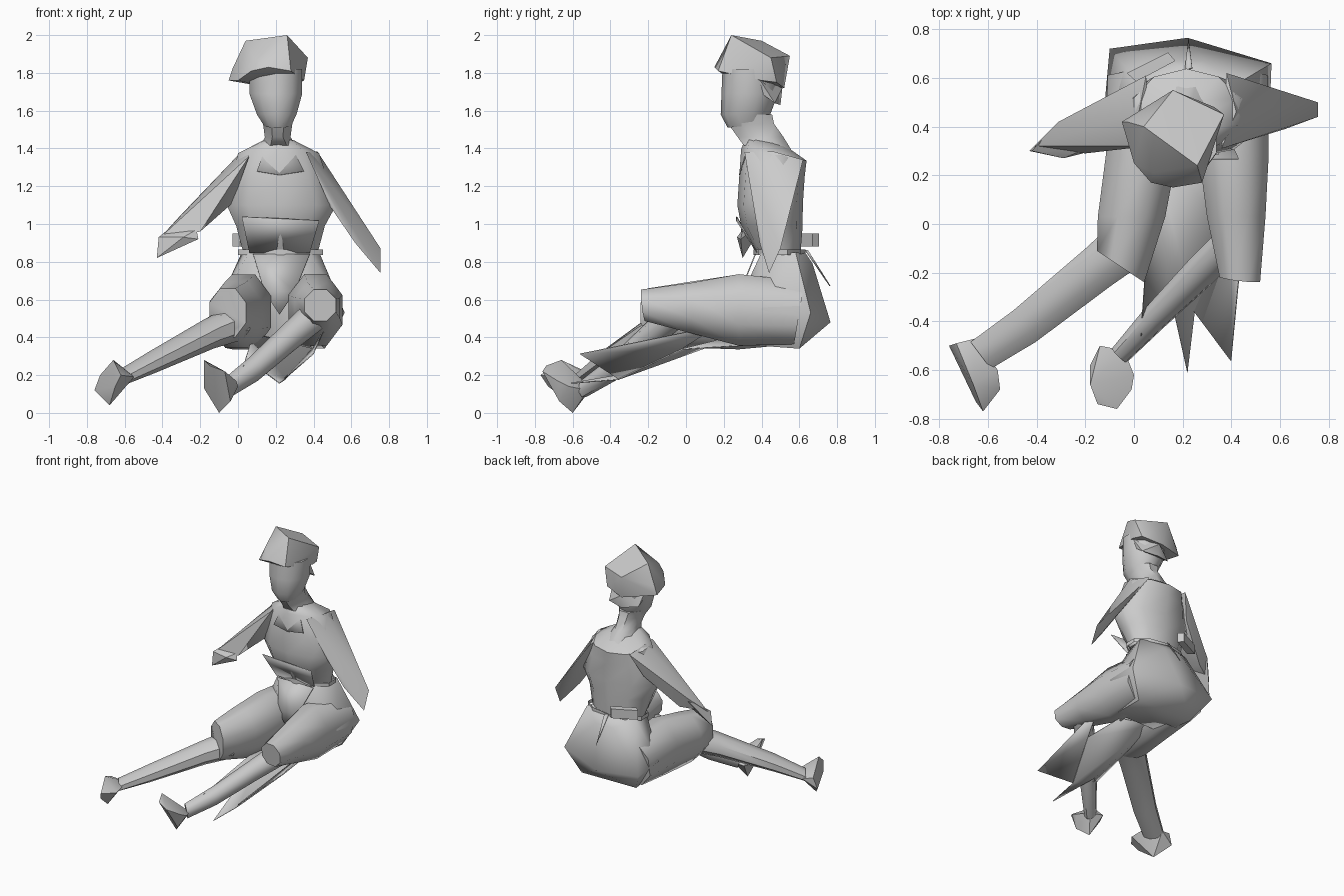
import bpy, bmesh, math
from mathutils import Vector as V

mat = bpy.data.materials.new("plain grey")
mat.diffuse_color = (0.6, 0.6, 0.6, 1)


def finish(name, bm, angle=50):
    bmesh.ops.recalc_face_normals(bm, faces=bm.faces[:])
    me = bpy.data.meshes.new(name)
    bm.to_mesh(me)
    bm.free()
    ob = bpy.data.objects.new(name, me)
    bpy.context.collection.objects.link(ob)
    me.materials.append(mat)
    bpy.ops.object.select_all(action='DESELECT')
    ob.select_set(True)
    bpy.context.view_layer.objects.active = ob
    bpy.ops.object.shade_smooth_by_angle(angle=math.radians(angle))
    return ob


def loft(name, rings, n=8, angle=50, caps=True):
    """Each ring is (centre, half-axis u, half-axis v)."""
    bm = bmesh.new()
    loops = []
    for c, u, v in rings:
        loops.append([bm.verts.new(V(c) + V(u) * math.cos(t) + V(v) * math.sin(t))
                      for t in (2 * math.pi * (i + .5) / n for i in range(n))])
    for a, b in zip(loops, loops[1:]):
        for i in range(n):
            j = (i + 1) % n
            bm.faces.new((a[i], a[j], b[j], b[i]))
    if caps:
        bm.faces.new(loops[0])
        bm.faces.new(loops[-1])
    return finish(name, bm, angle)


def level(x0, x1, y0, y1, z, tilt=0):
    """Ring round the upright axis; tilt lifts its front edge."""
    k = 1.05
    return (((x0 + x1) / 2, (y0 + y1) / 2, z),
            (k * (x1 - x0) / 2, 0, 0), (0, k * (y1 - y0) / 2, -tilt))


def hull(name, pts, angle=35):
    bm = bmesh.new()
    vs = [bm.verts.new(p) for p in pts]
    bmesh.ops.convex_hull(bm, input=vs)
    loose = [v for v in bm.verts if not v.link_faces]
    bmesh.ops.delete(bm, geom=loose, context='VERTS')
    return finish(name, bm, angle)


def sheet(name, pts, tris):
    bm = bmesh.new()
    vs = [bm.verts.new(p) for p in pts]
    for t in tris:
        bm.faces.new([vs[i] for i in t])
    ob = finish(name, bm, 20)
    m = ob.modifiers.new("thickness", 'SOLIDIFY')
    m.thickness = 0.006
    return ob


# torso with overhanging chest and narrow waist
loft("torso", [level(.03, .42, .38, .60, .84), level(-.01, .46, .30, .61, .99),
               level(-.06, .52, .28, .61, 1.1), level(-.03, .47, .29, .62, 1.25),
               level(.00, .43, .30, .63, 1.365, .03), level(.13, .30, .32, .52, 1.435, .02)], 10)
sheet("chest_flap", [(.02, .27, 1.04), (.43, .27, 1.02), (.38, .38, .85), (.06, .38, .85)],
      [(0, 1, 2, 3)])
sheet("collar", [(.10, .285, 1.28), (.22, .28, 1.26), (.35, .285, 1.28), (.28, .33, 1.42),
                 (.15, .33, 1.42)], [(0, 1, 4), (1, 3, 4), (1, 2, 3)])

# neck, head and face
loft("neck", [level(.11, .32, .30, .58, 1.39, .03), level(.14, .28, .27, .52, 1.46, .0),
              level(.13, .29, .22, .47, 1.53), level(.11, .30, .20, .46, 1.58)], 8)
loft("head", [level(.14, .28, .225, .42, 1.52, -.01), level(.10, .31, .19, .44, 1.58),
              level(.06, .34, .195, .48, 1.69), level(.06, .34, .20, .48, 1.82)], 10)
hull("hair", [(.07, .36, 1.72), (.32, .36, 1.72), (.08, .46, 1.65), (.32, .47, 1.64),
              (.20, .50, 1.63), (.06, .38, 1.78), (.34, .38, 1.78), (.20, .51, 1.72)])

# cap: tilted faceted crown with a slim brim
hull("cap", [(.04, .40, 1.97), (.26, .24, 2.0), (.37, .45, 1.88), (.16, .55, 1.89),
             (.08, .21, 1.89), (-.03, .42, 1.82), (.07, .17, 1.81),
             (.16, .15, 1.83), (.28, .17, 1.81), (.35, .40, 1.76), (.33, .48, 1.75),
             (.18, .52, 1.72), (-.05, .42, 1.76), (.00, .25, 1.76)], 45)

# arms
hull("left_sleeve", [(.05, .61, 1.35), (.02, .46, 1.385), (.06, .32, 1.36), (-.03, .38, 1.11),
                     (-.02, .54, 1.18), (-.31, .42, 1.04), (-.24, .32, 1.06),
                     (-.20, .29, .96), (-.24, .42, .96), (-.41, .32, .93)], 55)
hull("left_hand", [(-.43, .30, .82), (-.42, .30, .93), (-.29, .27, .93), (-.21, .29, .92),
                   (-.31, .42, 1.02), (-.22, .30, .97)])
hull("right_sleeve", [(.38, .62, 1.34), (.42, .46, 1.385), (.36, .31, 1.38), (.49, .37, 1.09),
                      (.47, .55, 1.20), (.755, .44, .74), (.755, .50, .87),
                      (.62, .39, .90), (.58, .53, 1.05)], 55)

# pelvis, angular at the hips
hull("pelvis", [(-.10, .72, .50), (-.12, .50, .54), (.22, .765, .48), (.565, .66, .53),
                (.555, .40, .55), (.00, .60, .345), (.46, .60, .34), (.02, .33, .36),
                (.44, .33, .36), (.02, .58, .85), (.43, .58, .85), (.06, .40, .85),
                (.38, .40, .85), (.22, .63, .85), (.15, .67, .79), (.29, .67, .79),
                (.09, .33, .70), (.36, .33, .70)], 60)

# thighs
loft("left_thigh", [((.03, .60, .53), (.15, 0, 0), (0, .03, .18)),
                    ((.03, .28, .535), (.158, 0, 0), (0, 0, .215)),
                    ((-.01, .03, .52), (.15, 0, 0), (0, 0, .19)),
                    ((-.055, -.175, .53), (.105, -.07, 0), (0, 0, .14))], 8, 60)
loft("right_thigh", [((.42, .60, .53), (.14, 0, 0), (0, .03, .18)),
                     ((.41, .28, .545), (.155, 0, 0), (0, 0, .205)),
                     ((.42, .03, .555), (.13, 0, 0), (0, 0, .145)),
                     ((.435, -.225, .57), (.09, -.01, 0), (0, -.01, .09))], 8, 60)

# shins
loft("left_shin", [((.00, -.06, .48), (.07, -.09, 0), (0, 0, .10)),
                   ((-.15, -.18, .42), (.06, -.08, 0), (0, 0, .085)),
                   ((-.45, -.42, .27), (.05, -.07, 0), (0, 0, .06)),
                   ((-.63, -.54, .18), (.045, -.06, 0), (0, 0, .04))], 8)
loft("right_shin", [((.42, -.05, .53), (.05, -.05, 0), (-.01, 0, .09)),
                    ((.27, -.20, .40), (.05, -.05, 0), (-.01, 0, .075)),
                    ((.08, -.39, .23), (.04, -.04, 0), (-.01, 0, .065)),
                    ((-.06, -.54, .13), (.03, -.03, 0), (-.01, 0, .05))], 8)

# shoes
hull("left_shoe", [(-.76, -.50, .12), (-.73, -.49, .20), (-.65, -.47, .18), (-.66, -.66, .28),
                   (-.56, -.60, .20), (-.55, -.68, .19), (-.62, -.77, .20), (-.68, -.60, .04),
                   (-.65, -.73, .14)])
hull("right_shoe", [(-.18, -.58, .13), (-.14, -.50, .13), (-.04, -.52, .12), (0, -.62, .14),
                    (-.01, -.68, .17), (-.18, -.66, .28), (-.07, -.76, .22),
                    (-.15, -.74, .25), (-.10, -.60, .0), (-.04, -.67, .06)])

# coat tails lying under and between the legs
sheet("coat_tail", [(.08, .30, .42), (.03, -.46, .25), (.14, -.25, .22), (.22, -.61, .16),
                    (.25, -.36, .18), (.40, -.02, .34), (.38, .30, .36)],
      [(0, 1, 2), (2, 3, 4), (0, 2, 4), (0, 4, 5, 6)])
sheet("right_tail_side", [(.40, -.56, .31), (.47, .17, .46), (.40, -.02, .34),
                          (.25, -.36, .18)], [(0, 1, 2), (0, 2, 3)])
sheet("front_flap", [(.08, .37, .84), (.38, .37, .84), (.30, .29, .64), (.22, .28, .52),
                     (.14, .29, .64)], [(0, 1, 2, 4), (2, 3, 4)])

# belt, rear pouch and hanging strap
loft("belt", [level(.0, .45, .365, .625, .835), level(.0, .45, .365, .625, .865)], 10, 50, False)
hull("pouch", [(x, y, z) for x, y in ((-.03, .62), (.01, .585), (.17, .67), (.14, .705))
               for z in (.88, .95)])
sheet("strap", [(.21, .63, .86), (.24, .64, .86), (.225, .76, .67)], [(0, 1, 2)])
